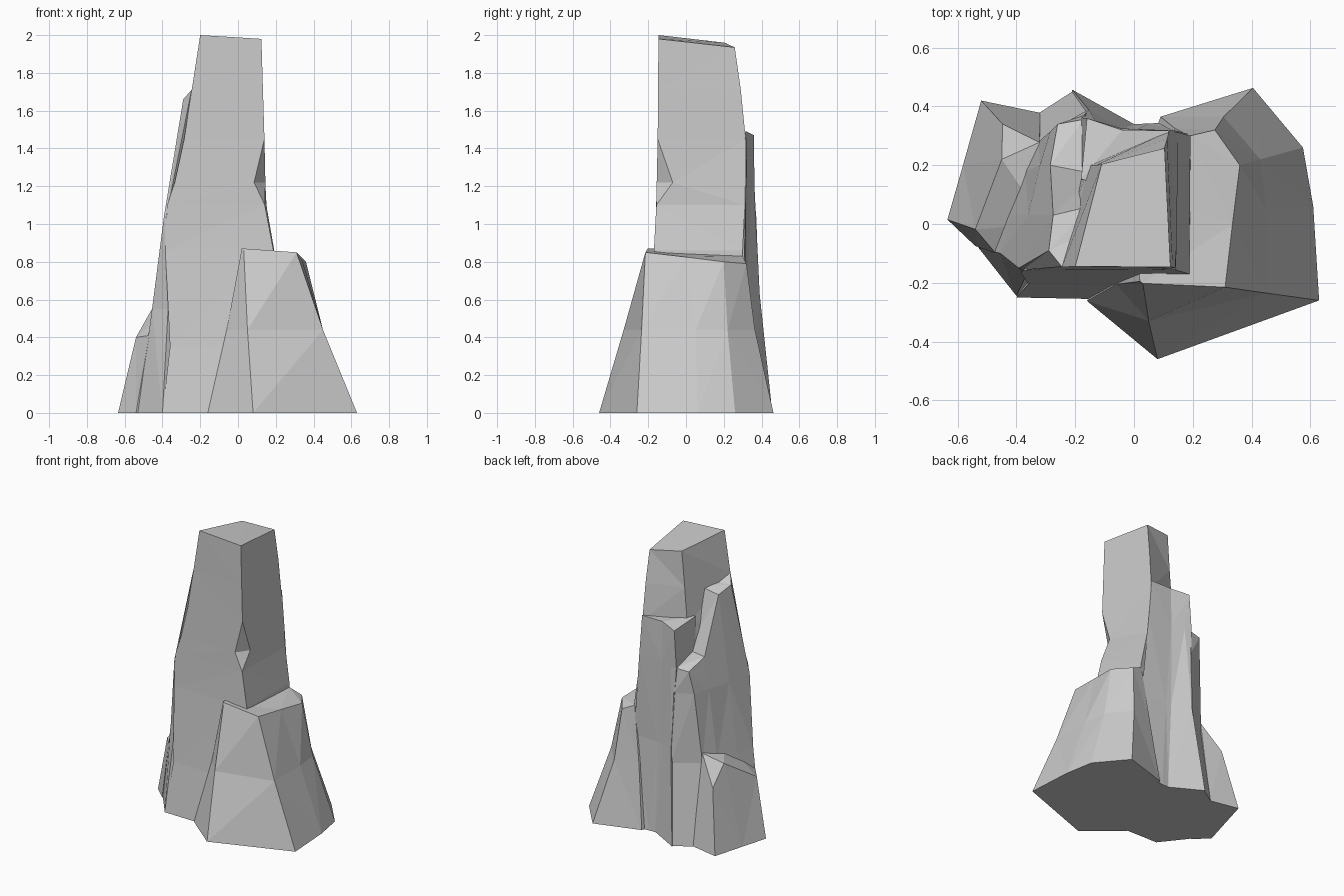
import bpy, bmesh


def column(name, rings, top_faces=None):
    """Loft a rock column through (z, points) rings, listed top to bottom."""
    bm = bmesh.new()
    loops = [[bm.verts.new((p[0], p[1], p[2] if len(p) > 2 else z)) for p in pts]
             for z, pts in rings]
    n = len(loops[0])
    for upper, lower in zip(loops, loops[1:]):
        for i in range(n):
            j = (i + 1) % n
            bm.faces.new((upper[i], upper[j], lower[j], lower[i]))
    for face in top_faces or [range(n)]:
        bm.faces.new([loops[0][i] for i in face])
    bm.faces.new(loops[-1])
    bmesh.ops.remove_doubles(bm, verts=bm.verts, dist=0.0005)
    bmesh.ops.triangulate(bm, faces=bm.faces)
    bmesh.ops.recalc_face_normals(bm, faces=bm.faces)
    mesh = bpy.data.meshes.new(name)
    bm.to_mesh(mesh)
    bm.free()
    ob = bpy.data.objects.new(name, mesh)
    bpy.context.collection.objects.link(ob)
    return ob


# Tall central spire; the doubled front-right corner opens into a small chip
column("main_spire", [
    (2.00, [(-.2, -.145), (.124, -.146, 1.98), (.124, -.146, 1.98), (.104, .258, 1.935), (-.11, .204, 1.96)]),
    (1.71, [(-.245, -.146), (.132, -.148), (.132, -.148), (.113, .29), (-.13, .2)]),
    (1.45, [(-.285, -.15), (.14, -.15), (.14, -.15), (.12, .316), (-.15, .2)]),
    (1.22, [(-.335, -.155), (.085, -.155), (.145, -.07), (.14, .314), (-.17, .2)]),
    (1.10, [(-.375, -.158), (.142, -.157), (.142, -.157), (.15, .312), (-.18, .2)]),
    (0.86, [(-.385, -.165), (.188, -.17), (.188, -.17), (.192, .3), (-.2, .2)]),
    (0.35, [(-.36, -.205), (.19, -.215), (.19, -.215), (.2, .28), (-.2, .2)]),
    (0.00, [(-.4, -.25), (.2, -.262), (.2, -.262), (.2, .28), (-.2, .2)]),
])

# Back column with a flat ledge behind the spire
column("back_column", [
    (1.49, [(.12, .318), (-.04, .32), (-.16, .36, 1.47), (-.16, .36, 1.47), (-.18, .153, 1.5), (0, .1)]),
    (1.21, [(.142, .318), (-.04, .325), (-.13, .35), (-.178, .362), (-.18, .15), (0, .1)]),
    (0.63, [(.193, .304), (.0, .318), (-.04, .322), (-.155, .39), (-.2, .15), (0, .1)]),
    (0.00, [(.2, .35), (.05, .342), (0, .34), (-.21, .457), (-.25, .15), (0, .1)]),
])

# Left column whose top slides down towards the back
column("left_column", [
    (1.67, [(-.246, -.145, 1.71), (-.1, 0, 1.69), (-.15, .06), (-.13, .17, 1.26), (-.172, .356, 1.21),
            (-.26, .34, 1.2), (-.285, .2, 1.26), (-.275, .03, 1.63), (-.29, -.09, 1.66)]),
    (1.04, [(-.38, -.157), (0, 0), (-.1, .06), (-.1, .17), (-.165, .372),
            (-.285, .315), (-.32, .2), (-.36, .03), (-.392, -.15)]),
    (0.55, [(-.37, -.18), (0, 0), (-.1, .06), (-.1, .17), (-.155, .39),
            (-.325, .28), (-.37, .18), (-.42, .03), (-.455, -.1)]),
    (0.00, [(-.4, -.245), (0, 0), (-.1, .06), (-.1, .17), (-.208, .452),
            (-.32, .38), (-.4, .25), (-.47, .1), (-.53, -.08)]),
], top_faces=[(0, 1, 2, 7, 8), (2, 3, 6, 7), (3, 4, 5, 6)])

# Low buttress at the left foot
column("left_buttress", [
    (0.43, [(-.47, -.1, .41), (-.54, -.018, .4), (-.45, .22, .56), (-.447, .34),
            (-.322, .278, .62), (-.3, 0, .6)]),
    (0.00, [(-.54, -.075), (-.635, .015), (-.582, .2), (-.52, .42), (-.318, .378), (-.3, 0)]),
], top_faces=[(4, 5, 0, 1, 2), (2, 3, 4)])

# Wide flaring buttress on the right
column("right_buttress", [
    (0.86, [(.02, -.195, .87), (.03, -.202, .87), (.31, -.215, .85), (.335, 0, .825), (.36, .2, .8),
            (.275, .32, .79), (.19, .3, .83), (0, .1)]),
    (0.44, [(-.06, -.205), (.05, -.33), (.45, -.235), (.45, .05), (.43, .22),
            (.305, .365), (.14, .325), (0, .1)]),
    (0.00, [(-.16, -.262), (.08, -.46), (.63, -.26), (.61, .06), (.575, .26),
            (.405, .463), (.09, .365), (0, .1)]),
])

# Fuse the columns into one solid rock
rock = bpy.data.objects["main_spire"]
bpy.context.view_layer.objects.active = rock
for part in ("back_column", "left_column", "left_buttress", "right_buttress"):
    ob = bpy.data.objects[part]
    mod = rock.modifiers.new(part, 'BOOLEAN')
    mod.operation, mod.solver, mod.object = 'UNION', 'EXACT', ob
    bpy.ops.object.modifier_apply(modifier=mod.name)
    bpy.data.objects.remove(ob)
rock.name = "rock_spire"
